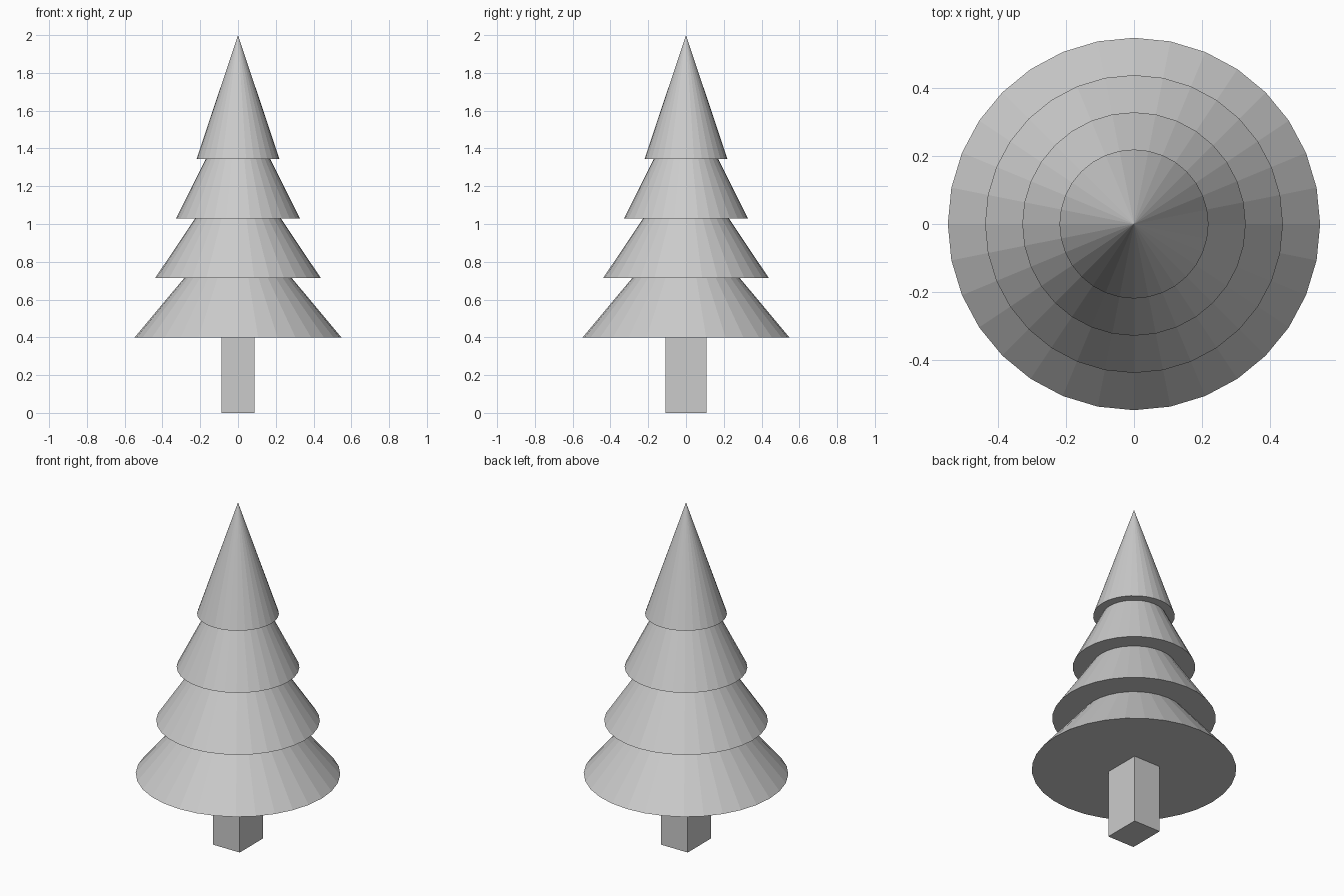
import bpy

if "Cube" in bpy.data.objects:
    bpy.data.objects.remove(bpy.data.objects["Cube"])

TRUNK_HEIGHT = 0.40
TIER_HEIGHT = 0.655
TIER_STEP = 0.315
BASE_RADIUS = 0.547

# Rectangular trunk
bpy.ops.mesh.primitive_cube_add(size=1, location=(0, 0, TRUNK_HEIGHT / 2))
trunk = bpy.context.object
trunk.name = "trunk"
trunk.dimensions = (0.175, 0.218, TRUNK_HEIGHT)
bpy.ops.object.transform_apply(location=False, rotation=False, scale=True)

# Four overlapping flat-shaded foliage cones, shrinking upward
for i in range(4):
    bpy.ops.mesh.primitive_cone_add(
        vertices=32,
        radius1=BASE_RADIUS * (1 - 0.2 * i),
        radius2=0,
        depth=TIER_HEIGHT,
        location=(0, 0, TRUNK_HEIGHT + TIER_STEP * i + TIER_HEIGHT / 2),
    )
    bpy.context.object.name = f"foliage_tier_{i + 1}"
